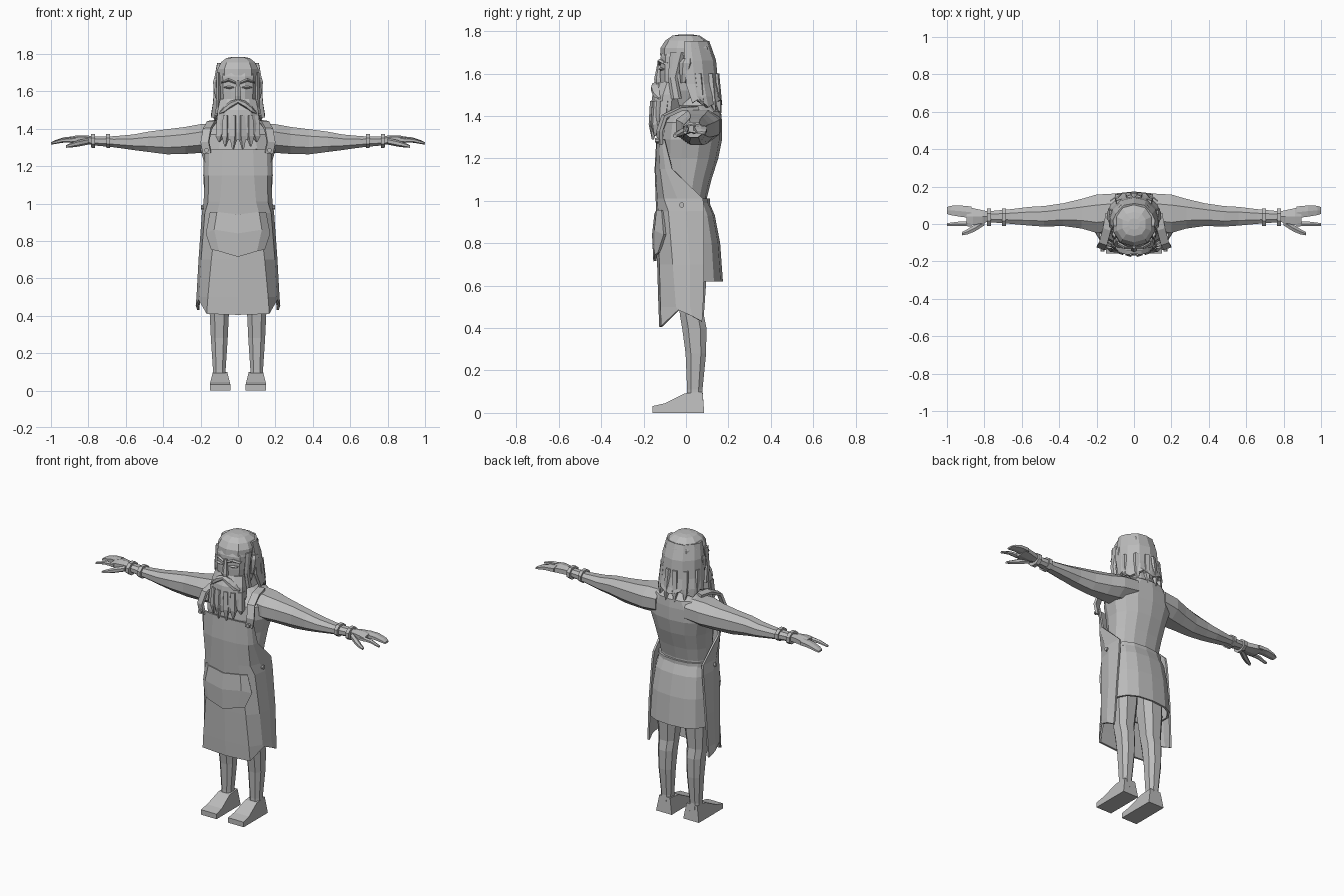
import bpy, bmesh, math

grey = bpy.data.materials.new("plain grey")
grey.diffuse_color = (0.5, 0.5, 0.5, 1)


def make(name, verts, faces, mirror=False, thick=0):
    me = bpy.data.meshes.new(name)
    me.from_pydata(verts, [], faces)
    bm = bmesh.new()
    bm.from_mesh(me)
    bmesh.ops.remove_doubles(bm, verts=bm.verts, dist=0.0005)
    bmesh.ops.recalc_face_normals(bm, faces=bm.faces)
    bm.to_mesh(me)
    bm.free()
    ob = bpy.data.objects.new(name, me)
    bpy.context.collection.objects.link(ob)
    me.materials.append(grey)
    if mirror:
        ob.modifiers.new("Mirror", "MIRROR")
    if thick:
        s = ob.modifiers.new("Solidify", "SOLIDIFY")
        s.thickness, s.offset = thick, 0
    return ob


def loft(name, rings, axis="z", n=10, p=1.0, mirror=False, cap=True, thick=0):
    """Rings are (position, a_min, a_max, b_min, b_max); p below 1 squares the section."""
    vs, fs = [], []
    for t, a0, a1, b0, b1 in rings:
        for i in range(n):
            an = math.tau * (i + 0.5) / n
            c, s = math.cos(an), math.sin(an)
            c = math.copysign(abs(c) ** p, c)
            s = math.copysign(abs(s) ** p, s)
            a = (a0 + a1) / 2 + c * (a1 - a0) / 2
            b = (b0 + b1) / 2 + s * (b1 - b0) / 2
            vs.append({"z": (a, b, t), "x": (t, a, b), "y": (a, t, b)}[axis])
    for r in range(len(rings) - 1):
        for i in range(n):
            j = (i + 1) % n
            fs.append((r * n + i, r * n + j, r * n + n + j, r * n + n + i))
    if cap:
        fs += [tuple(range(n)), tuple(range(len(vs) - n, len(vs)))]
    return make(name, vs, fs, mirror, thick)


def sheet(name, rows, thick=0.012, mirror=True):
    """Cloth from rows of points."""
    w = len(rows[0])
    vs = [p for r in rows for p in r]
    fs = [(r * w + i, r * w + i + 1, r * w + w + i + 1, r * w + w + i)
          for r in range(len(rows) - 1) for i in range(w - 1)]
    return make(name, vs, fs, mirror, thick)


def sym(z, y0, y1, rx):
    return (z, -rx, rx, y0, y1)


# Torso and back of the tunic
loft("torso", [sym(0.94, -0.10, 0.10, 0.165), sym(1.02, -0.11, 0.10, 0.16),
               sym(1.10, -0.115, 0.12, 0.168), sym(1.20, -0.12, 0.152, 0.18),
               sym(1.29, -0.12, 0.17, 0.205), sym(1.37, -0.11, 0.17, 0.20),
               sym(1.42, -0.07, 0.165, 0.15), sym(1.45, -0.04, 0.13, 0.09),
               sym(1.53, -0.05, 0.09, 0.065)], n=14, p=0.85)
loft("tunic_skirt", [sym(1.0, -0.08, 0.10, 0.155), sym(0.93, -0.085, 0.13, 0.17),
                     sym(0.80, -0.09, 0.155, 0.182), sym(0.62, -0.09, 0.168, 0.19)],
     n=14, p=0.8, cap=False, thick=0.012)
loft("waistband", [sym(0.985, -0.1, 0.112, 0.172), sym(1.01, -0.1, 0.112, 0.17)], n=14, p=0.85)

# Apron: flat bib that widens into a skirt wrapping the sides
apron = [
    (1.29, [(0, -.134), (.08, -.132), (.15, -.122), (.168, -.112), (.175, -.10)]),
    (1.15, [(0, -.142), (.085, -.138), (.155, -.118), (.172, -.095), (.18, -.065)]),
    (1.01, [(0, -.137), (.095, -.13), (.155, -.10), (.178, -.04), (.172, .08)]),
    (0.95, [(0, -.135), (.11, -.126), (.172, -.08), (.187, 0), (.178, .085)]),
    (0.70, [(0, -.13), (.14, -.12), (.192, -.06), (.205, .02), (.198, .085)]),
    (0.50, [(0, -.124), (.158, -.115), (.202, -.045), (.216, .02), (.208, .08)])]
rows = [[(x, y, z) for x, y in pts] for z, pts in apron]
hem = zip([(0, -.12), (.165, -.112), (.205, -.035), (.22, .03), (.212, .075)],
          [.405, .41, .485, .455, .43])
rows.append([(x, y, z) for (x, y), z in hem])
sheet("apron", rows)

# Pocket with a pointed lower edge
sheet("apron_pocket", [[(0, -.142, .94), (.11, -.133, .955), (.145, -.11, .955)],
                       [(0, -.153, .84), (.125, -.143, .86), (.168, -.10, .84)],
                       [(0, -.147, .715), (.10, -.142, .745), (.14, -.127, .755)]], 0.014)

# Straps over the shoulders and their round buttons
strap = [(.165, -.125, 1.27), (.178, -.128, 1.33), (.165, -.105, 1.40), (.145, -.03, 1.435),
         (.13, .05, 1.44)]
sheet("shoulder_strap", [[(x - .022, y - .004, z), (x + .02, y + .01, z - .004)]
                         for x, y, z in strap], 0.016)
loft("strap_button", [(-.146, .157, .181, 1.273, 1.297), (-.11, .157, .181, 1.273, 1.297)],
     "y", 8, mirror=True)
loft("side_button", [(.17, -.032, -.008, .968, .992), (.198, -.032, -.008, .968, .992)],
     "x", 8, mirror=True)

# Legs
loft("leg", [(.05, .064, .138, 0, .085), (.11, .064, .136, .003, .08),
             (.28, .052, .148, -.005, .098), (.40, .046, .154, -.022, .10),
             (.46, .042, .158, -.032, .088), (.62, .022, .168, -.05, .10),
             (.90, .0, .165, -.07, .10)], n=8, p=0.8, mirror=True)

# Feet: side profile extruded, narrower at the ankle
prof = [(-.158, 0), (-.158, .032), (-.10, .045), (-.005, .092), (.078, .10), (.086, 0)]
verts = []
for s in (-1, 1):
    for y, z in prof:
        verts.append((.096 + s * (.055 - max(0, z - .032) * .25), y, z))
k = len(prof)
make("foot", verts, [tuple(range(k)), tuple(range(k, 2 * k))] +
     [(i, (i + 1) % k, k + (i + 1) % k, k + i) for i in range(k)], True)

# Sleeves, wrist bands and hands
loft("arm", [(.10, -.04, .17, 1.28, 1.435), (.20, -.055, .165, 1.265, 1.43),
             (.28, -.03, .14, 1.26, 1.415), (.38, -.015, .115, 1.258, 1.402),
             (.48, -.018, .10, 1.272, 1.388), (.56, -.012, .095, 1.283, 1.372),
             (.66, -.002, .082, 1.298, 1.362), (.78, .008, .07, 1.31, 1.36)],
     "x", 8, 0.9, True)
for i, x in enumerate((.685, .765)):
    loft("wrist_band_%d" % (i + 1), [(x, -.014, .088, 1.293, 1.374),
                                     (x + .022, -.014, .086, 1.296, 1.374)],
         "x", 8, mirror=True)
loft("palm", [(.77, .012, .068, 1.315, 1.357), (.81, 0, .078, 1.315, 1.365),
              (.86, -.012, .09, 1.318, 1.365), (.895, -.015, .095, 1.32, 1.357)],
     "x", 6, 0.8, True)
loft("fingers", [(.87, .028, .097, 1.325, 1.36), (.93, .036, .102, 1.326, 1.354),
                 (.98, .045, .10, 1.318, 1.338), (1.0, .052, .092, 1.314, 1.326)],
     "x", 6, 0.7, True)
loft("index_finger", [(.87, -.015, .018, 1.325, 1.355), (.94, -.012, .014, 1.325, 1.348),
                      (1.0, -.012, .006, 1.315, 1.328)], "x", 6, mirror=True)
loft("thumb", [(.80, -.01, .03, 1.315, 1.35), (.85, -.042, .0, 1.305, 1.34),
               (.89, -.058, -.025, 1.30, 1.325), (.92, -.062, -.042, 1.298, 1.312)],
     "x", 6, mirror=True)

# Head, nose, eyes, brows and ears
loft("head", [sym(1.45, -.08, .05, .07), sym(1.52, -.122, .08, .095),
              sym(1.60, -.125, .10, .104), sym(1.68, -.122, .10, .106),
              sym(1.73, -.10, .09, .095)], n=12, p=0.75)
loft("nose", [(1.555, -.02, .02, -.148, -.11), (1.575, -.02, .02, -.15, -.11),
              (1.66, -.01, .01, -.132, -.11)], n=6)
loft("brow", [(.012, -.135, -.11, 1.638, 1.652), (.05, -.134, -.105, 1.652, 1.67),
              (.088, -.112, -.08, 1.642, 1.652)], "x", 5, mirror=True)
loft("closed_eye", [(.022, -.127, -.11, 1.618, 1.624), (.046, -.13, -.10, 1.612, 1.63),
                    (.074, -.122, -.09, 1.618, 1.624)], "x", 5, mirror=True)
loft("ear", [(1.555, .10, .118, -.025, .0), (1.60, .10, .13, -.03, .02),
             (1.65, .10, .136, -.03, .035), (1.67, .10, .13, -.015, .03)], n=6, mirror=True)

# Hair: cap, swept back locks and sideburns
loft("hair_cap", [sym(1.685, -.122, .125, .114), sym(1.72, -.12, .122, .113),
                  sym(1.755, -.098, .10, .095), sym(1.778, -.065, .065, .065),
                  sym(1.784, -.03, .03, .03)], n=10, p=0.85)
hair = [(1.75, [(0, .10), (.05, .092), (.088, .05), (.102, .02), (.10, -.01)]),
        (1.66, [(0, .132), (.06, .118), (.105, .07), (.118, .03), (.118, -.005)]),
        (1.55, [(0, .142), (.065, .128), (.112, .08), (.122, .04), (.122, .0)]),
        (1.49, [(0, .155), (.07, .142), (.12, .09), (.132, .05), (.13, .02)])]
rows = [[(x, y, z) for x, y in pts] for z, pts in hair]
rows.append([(0, .162, 1.45), (.06, .155, 1.475), (.115, .10, 1.44), (.134, .06, 1.48),
             (.134, .03, 1.46)])
sheet("back_hair", rows, 0.02)
for i, (x, y, tip) in enumerate([(.03, .15, 1.405), (.085, .125, 1.42), (.122, .07, 1.45)]):
    loft("hair_lock_%d" % (i + 1), [(tip, x - .004, x + .004, y + .008, y + .016),
                                    (1.47, x - .024, x + .02, y - .02, y + .02),
                                    (1.60, x - .03, x + .012, y - .035, y + .008)],
         n=5, mirror=True)
loft("sideburn", [(1.48, .095, .122, -.07, -.02), (1.58, .092, .117, -.085, -.04),
                  (1.70, .095, .116, -.075, -.005)], n=6, mirror=True)

# Beard, pointed beard locks and moustache
loft("beard", [sym(1.56, -.125, -.02, .10), sym(1.50, -.158, -.015, .114),
               sym(1.43, -.168, -.02, .117), sym(1.38, -.17, -.05, .105),
               sym(1.34, -.165, -.09, .075)], n=10)
for i, (x, y, tip) in enumerate([(.026, -.155, 1.288), (.068, -.145, 1.305),
                                 (.10, -.115, 1.33)]):
    loft("beard_lock_%d" % (i + 1), [(tip, x - .004, x + .006, y - .006, y + .004),
                                     (1.36, x - .026, x + .024, y - .022, y + .025),
                                     (1.47, x - .024, x + .016, y - .016, y + .04)],
         n=5, mirror=True)
loft("moustache", [(0, -.162, -.12, 1.535, 1.56), (.04, -.168, -.11, 1.508, 1.548),
                   (.075, -.158, -.09, 1.48, 1.52), (.098, -.135, -.09, 1.478, 1.49)],
     "x", 6, mirror=True)
